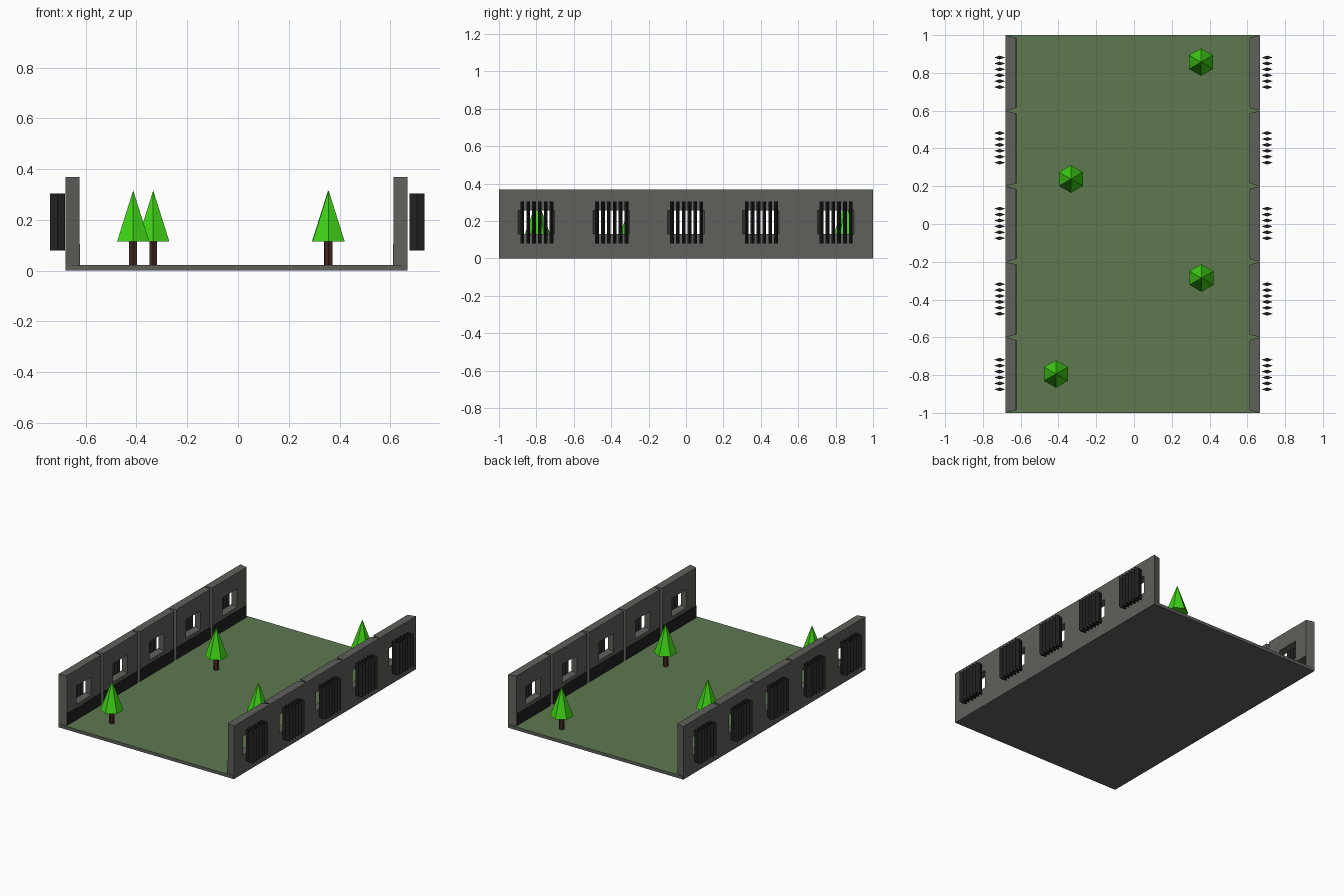
import bpy, bmesh
from math import cos, sin, pi

if "Cube" in bpy.data.objects:
    bpy.data.objects.remove(bpy.data.objects["Cube"])


def mat(name, rgb):
    m = bpy.data.materials.new(name)
    m.diffuse_color = (*rgb, 1)
    m.use_nodes = True
    m.node_tree.nodes["Principled BSDF"].inputs["Base Color"].default_value = m.diffuse_color
    return m


STONE = mat("stone", (0.115, 0.115, 0.105))
DARK = mat("dark_metal", (0.015, 0.015, 0.015))
GRASS = mat("grass", (0.11, 0.19, 0.08))
LEAF = mat("leaf", (0.05, 0.65, 0.008))
BARK = mat("bark", (0.055, 0.022, 0.015))


def finish(bm, name, *mats):
    bmesh.ops.recalc_face_normals(bm, faces=bm.faces)
    me = bpy.data.meshes.new(name)
    for m in mats:
        me.materials.append(m)
    bm.normal_update()
    if len(mats) > 1:  # second material goes on upward faces
        for f in bm.faces:
            f.material_index = int(f.normal.z > 0.9)
    bm.to_mesh(me)
    bm.free()
    ob = bpy.data.objects.new(name, me)
    bpy.context.collection.objects.link(ob)
    return ob


def prism(bm, pts, z0, z1):
    lo = [bm.verts.new((x, y, z0)) for x, y in pts]
    hi = [bm.verts.new((x, y, z1)) for x, y in pts]
    n = len(pts)
    bm.faces.new(lo)
    bm.faces.new(hi)
    for i in range(n):
        j = (i + 1) % n
        bm.faces.new((lo[i], lo[j], hi[j], hi[i]))


def rect(x0, x1, y0, y1):
    return [(x0, y0), (x1, y0), (x1, y1), (x0, y1)]


def hexagon(x, y, r):
    return [(x + r * cos(pi / 2 + i * pi / 3), y + r * sin(pi / 2 + i * pi / 3))
            for i in range(6)]


def wall_segment(bm, xo, xi, y):
    # outer and inner rectangles, each with a window; both taper across the wall
    def loop(x, hw, z0, z1):
        return [bm.verts.new((x, y + a * hw, z)) for a, z in
                ((-1, z0), (1, z0), (1, z1), (-1, z1))]
    a = loop(xo, 0.2, 0, 0.368)
    b = loop(xi, 0.186, 0, 0.368)
    c = loop(xi, 0.08, 0.13, 0.257)
    d = loop(xo, 0.098, 0.13, 0.257)
    for p, q in ((a, b), (b, c), (c, d), (d, a)):
        for i in range(4):
            j = (i + 1) % 4
            bm.faces.new((p[i], p[j], q[j], q[i]))


# floor slab with grass top
bm = bmesh.new()
prism(bm, rect(-0.675, 0.663, -1, 1), 0, 0.022)
finish(bm, "floor", STONE, GRASS)

# side walls, dark skirting and window bars
centres = [-0.8 + 0.4 * i for i in range(5)]
for s, side in ((-1, "left"), (1, "right")):
    wall, skirt, bars = bmesh.new(), bmesh.new(), bmesh.new()
    xo, xi, xb = s * 0.674 - 0.006, s * 0.618 - 0.006, s * 0.708 - 0.003
    for y in centres:
        wall_segment(wall, xo, xi, y)
        prism(skirt, rect(xi - s * 0.0015, xi + s * 0.004, y - 0.185, y + 0.185), 0.02, 0.105)
        for k in range(6):
            yb = y + 0.003 + (k - 2.5) * 0.0313
            prism(bars, [(xb - 0.029, yb), (xb, yb - 0.01), (xb + 0.029, yb), (xb, yb + 0.01)],
                  0.08, 0.304)
    finish(wall, side + "_wall", STONE)
    finish(skirt, side + "_skirting", DARK)
    finish(bars, side + "_window_bars", DARK)

# trees
for x, y in ((0.355, 0.857), (-0.334, 0.238), (0.357, -0.286), (-0.413, -0.794)):
    bm = bmesh.new()
    prism(bm, hexagon(x, y, 0.018), 0.02, 0.118)
    finish(bm, "tree_trunk", BARK)
    bm = bmesh.new()
    base = [bm.verts.new((px, py, 0.115)) for px, py in hexagon(x, y, 0.073)]
    tip = bm.verts.new((x, y, 0.316))
    bm.faces.new(base)
    for i in range(6):
        bm.faces.new((base[i], base[(i + 1) % 6], tip))
    finish(bm, "tree_crown", LEAF)
